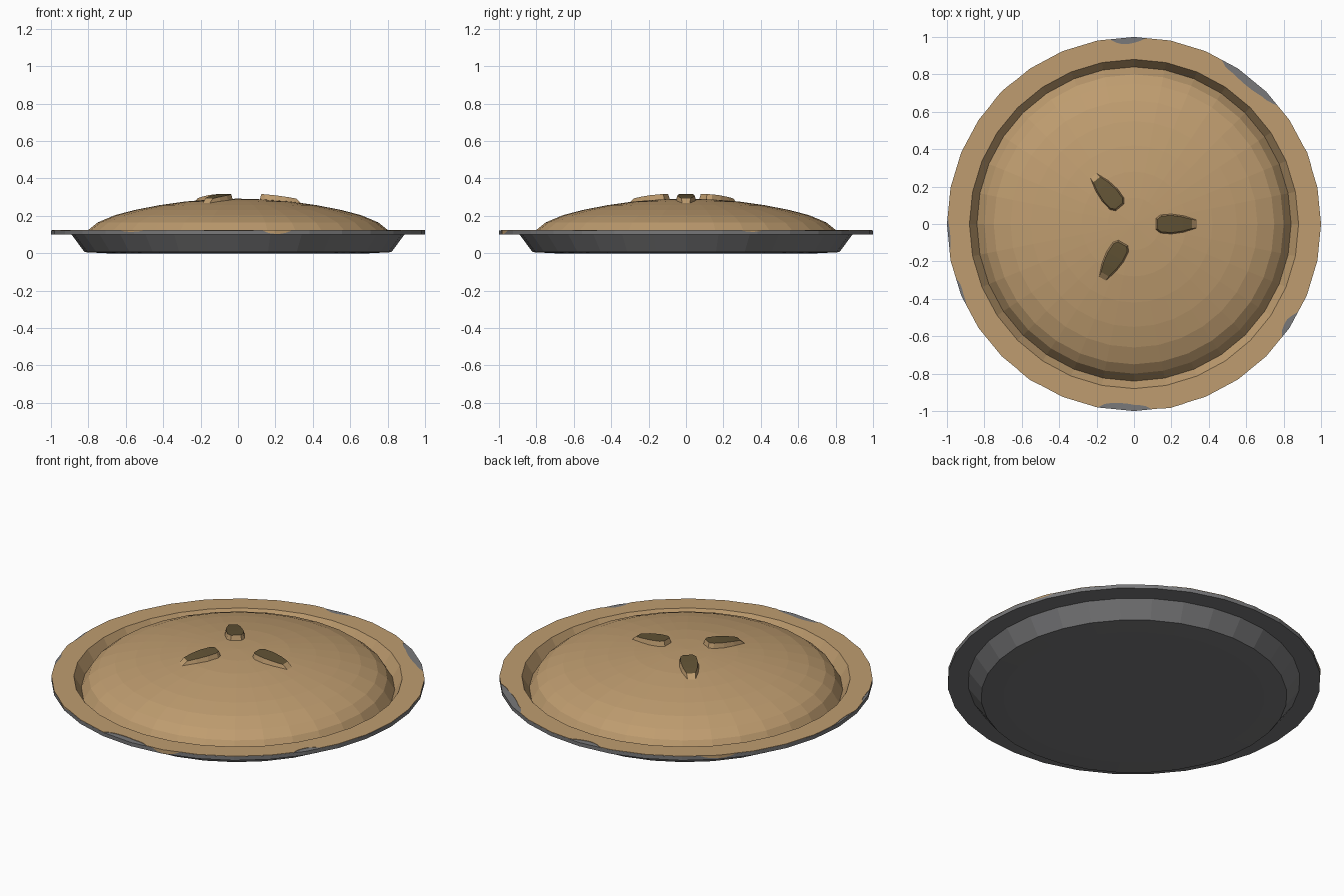
import bpy, bmesh, math
from math import sin, cos, pi, radians

if "Cube" in bpy.data.objects:
    bpy.data.objects.remove(bpy.data.objects["Cube"])

SIDES = 32


def material(name, rgb):
    m = bpy.data.materials.new(name)
    m.diffuse_color = (*rgb, 1)
    m.use_nodes = True
    m.node_tree.nodes["Principled BSDF"].inputs["Base Color"].default_value = m.diffuse_color
    return m


crust_mat = material("golden crust", (0.52, 0.335, 0.16))
pan_mat = material("grey metal", (0.19, 0.19, 0.195))
vent_mat = material("dark filling", (0.12, 0.085, 0.035))


def finish(bm, name, mats):
    me = bpy.data.meshes.new(name)
    bm.to_mesh(me)
    bm.free()
    for m in mats:
        me.materials.append(m)
    ob = bpy.data.objects.new(name, me)
    bpy.context.collection.objects.link(ob)
    return ob


def lathe(name, profile, mat):
    """Revolve (radius, z) points; a zero radius becomes a single pole."""
    bm = bmesh.new()
    rings = []
    for r, z in profile:
        n = SIDES if r > 0 else 1
        rings.append([bm.verts.new((r * cos(2 * pi * i / SIDES), r * sin(2 * pi * i / SIDES), z))
                      for i in range(n)])
    for a, b in zip(rings, rings[1:]):
        for i in range(SIDES):
            j = (i + 1) % SIDES
            if len(a) == 1:
                bm.faces.new((a[0], b[j], b[i]))
            elif len(b) == 1:
                bm.faces.new((a[i], a[j], b[0]))
            else:
                bm.faces.new((a[i], a[j], b[j], b[i]))
    return finish(bm, name, [mat])


# Pan: underside, flared wall and flat rim
lathe("pan", [(0, 0), (0.70, 0), (0.82, 0.006), (0.89, 0.10), (1.0, 0.10),
              (1.0, 0.122), (0.88, 0.122)], pan_mat)

# Crust lid: groove wall, then the domed top
DOME = [(0.84, 0.06), (0.80, 0.125), (0.75, 0.165), (0.66, 0.203), (0.55, 0.232),
        (0.42, 0.257), (0.28, 0.277), (0.14, 0.288), (0, 0.292)]
lathe("crust_lid", [(0.88, 0.125)] + DOME, crust_mat)


def bump(angle, spots):
    """Sum of rounded bumps: (centre degrees, half width degrees, height)."""
    total = 0
    for c, w, h in spots:
        d = abs((angle - c + 180) % 360 - 180) / w
        if d < 1:
            total += h * math.sqrt(1 - d * d)
    return total


# Crust rim: covers the pan rim, with uneven edge gaps and small drips
gaps = [(51, 10.5, 0.042), (92, 4.5, 0.035), (267, 8, 0.036),
        (327, 3.5, 0.035), (183, 5, 0.012), (201, 4, 0.015)]
drips = [(282, 4, 0.019), (21, 3, 0.008), (235, 4, 0.008), (135, 5, 0.015)]
bm = bmesh.new()
rows = []
N = SIDES * 6
for i in range(N):
    a = 2 * pi * i / N
    half = pi / SIDES
    poly = cos(half) / cos(a % (2 * half) - half)
    deg = math.degrees(a)
    drop = bump(deg, drips)
    r_out = poly - bump(deg, gaps) + (0.002 if drop else 0)
    r_in = 0.88 * poly
    rows.append([bm.verts.new((r * cos(a), r * sin(a), z)) for r, z in
                 ((r_in, 0.125), (r_out, 0.125), (r_out, 0.1225 - drop))])
for i in range(N):
    p, q = rows[i], rows[(i + 1) % N]
    for k in range(2):
        bm.faces.new((p[k], p[k + 1], q[k + 1], q[k]))
finish(bm, "crust_rim", [crust_mat])


def dome_z(r):
    for (r1, z1), (r0, z0) in zip(DOME, DOME[1:]):
        if r0 <= r <= r1:
            return z0 + (z1 - z0) * (r - r0) / (r1 - r0)


# Steam vents: raised lips round a dark opening, tapering outwards
OUTER = [(0.115, 0.03), (0.14, 0.05), (0.20, 0.055), (0.27, 0.045), (0.345, 0.02)]
INNER = [(0.125, 0.026), (0.145, 0.042), (0.20, 0.046), (0.26, 0.038), (0.31, 0.024)]


def vent(name, degrees):
    a = radians(degrees)
    bm = bmesh.new()

    def loop(half, lift):
        pts = half + [(u, -v) for u, v in reversed(half)]
        return [bm.verts.new((u * cos(a) - v * sin(a), u * sin(a) + v * cos(a),
                              dome_z(math.hypot(u, v)) + lift(u))) for u, v in pts]

    low = loop(OUTER, lambda u: -0.006)
    top = loop(INNER, lambda u: 0.028 - 0.06 * max(0, u - 0.18))
    n = len(low)
    for i in range(n):
        j = (i + 1) % n
        bm.faces.new((low[i], top[i], top[j], low[j]))
    # opening filled with quad strips
    for i in range(n // 2 - 1):
        f = bm.faces.new((top[i], top[n - 1 - i], top[n - 2 - i], top[i + 1]))
        f.material_index = 1
    bmesh.ops.recalc_face_normals(bm, faces=bm.faces[:])
    if sum(f.normal.z for f in bm.faces) < 0:
        bmesh.ops.reverse_faces(bm, faces=bm.faces[:])
    finish(bm, name, [crust_mat, vent_mat])


for k, deg in enumerate((0, 130, 240)):
    vent(f"steam_vent_{k + 1}", deg)
